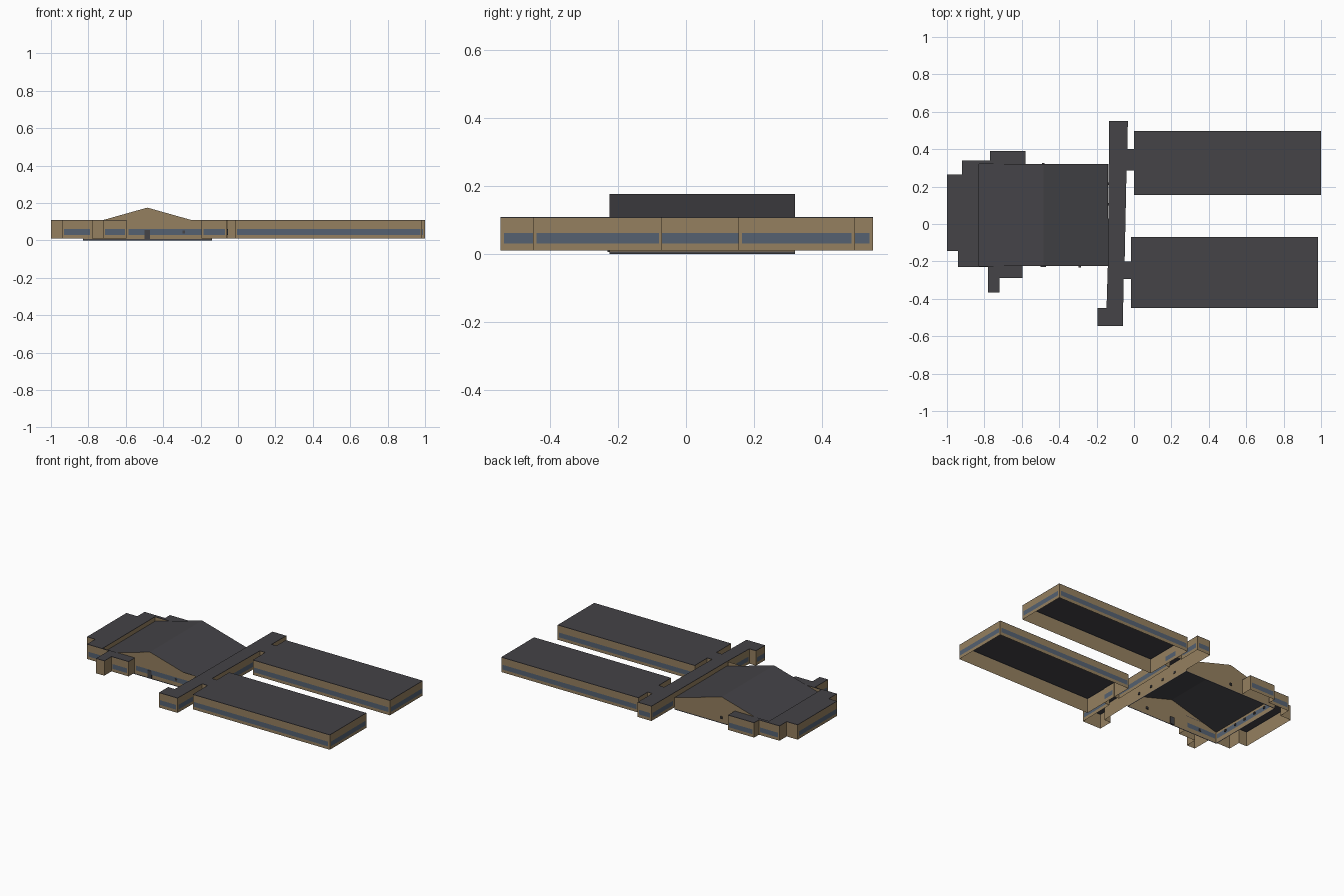
import bpy, bmesh
from mathutils import Vector

default = bpy.data.objects.get("Cube")
if default:
    bpy.data.objects.remove(default, do_unlink=True)


def material(name, colour):
    mat = bpy.data.materials.new(name)
    mat.use_nodes = True
    rgba = (*colour, 1)
    mat.diffuse_color = rgba
    mat.node_tree.nodes["Principled BSDF"].inputs["Base Color"].default_value = rgba
    return mat


WALL, ROOF, GLASS = range(3)
materials = [
    material("tan wall", (0.30, 0.215, 0.115)),
    material("charcoal roof", (0.058, 0.056, 0.063)),
    material("blue grey glass", (0.09, 0.12, 0.165)),
]

BASE, RIM, TOP = 0.01, 0.105, 0.108
SILL, HEAD = 0.03, 0.061
MIN_WINDOW_WALL = 0.08


def finish(name, bm):
    mesh = bpy.data.meshes.new(name)
    for mat in materials:
        mesh.materials.append(mat)
    bm.to_mesh(mesh)
    bm.free()
    obj = bpy.data.objects.new(name, mesh)
    bpy.context.scene.collection.objects.link(obj)
    return obj


def face(bm, points, index):
    f = bm.faces.new([bm.verts.new(p) for p in points])
    f.material_index = index
    return f


def upright(bm, a, b, low, high, index):
    """Vertical rectangle between two plan points."""
    face(bm, [(*a, low), (*b, low), (*b, high), (*a, high)], index)


def window_strip(bm, a, b):
    """Glass strip just outside a wall that runs counter-clockwise."""
    along = (b - a).normalized()
    out = Vector((along.y, -along.x)) * 0.002
    upright(bm, a + along * 0.01 + out, b - along * 0.01 + out, SILL, HEAD, GLASS)


def flat_block(name, plan):
    """Open-bottomed flat-roofed block from a counter-clockwise plan."""
    walls, roof, glass = bmesh.new(), bmesh.new(), bmesh.new()
    plan = [Vector(p) for p in plan]
    for a, b in zip(plan, plan[1:] + plan[:1]):
        upright(walls, a, b, BASE, RIM, WALL)
        upright(roof, a, b, RIM, TOP, ROOF)
        if (b - a).length > MIN_WINDOW_WALL:
            window_strip(glass, a, b)
    face(roof, [(*p, TOP) for p in plan], ROOF)
    finish(name + "_walls", walls)
    finish(name + "_roof", roof)
    finish(name + "_windows", glass)


def rectangle(x0, x1, y0, y1):
    return [(x0, y0), (x1, y0), (x1, y1), (x0, y1)]


# Two long classroom wings
flat_block("back_wing", rectangle(0, 1, 0.155, 0.497))
flat_block("front_wing", rectangle(-0.015, 0.985, -0.45, -0.07))

# Cross corridor with its links to the wings
flat_block("corridor", [
    (-0.133, 0.55), (-0.135, 0.32), (-0.14, -0.225), (-0.147, -0.45),
    (-0.195, -0.45), (-0.195, -0.545), (-0.06, -0.545), (-0.055, -0.295),
    (-0.012, -0.295), (-0.012, -0.2), (-0.05, -0.2), (-0.04, 0.285),
    (0, 0.285), (0, 0.4), (-0.035, 0.4), (-0.033, 0.55)])

# Stepped rooms wrapped around the hall
flat_block("side_rooms", [
    (-1, 0.265), (-1, -0.145), (-0.94, -0.145), (-0.94, -0.23),
    (-0.78, -0.23), (-0.78, -0.365), (-0.72, -0.365), (-0.72, -0.29),
    (-0.595, -0.29), (-0.595, -0.225), (-0.83, -0.225), (-0.83, 0.32),
    (-0.58, 0.32), (-0.58, 0.39), (-0.77, 0.39), (-0.77, 0.34),
    (-0.92, 0.34), (-0.92, 0.265)])

# Gabled hall: walls with a dark plinth, then a pitched roof
X0, XM, X1 = -0.83, -0.485, -0.14
Y0, Y1 = -0.225, 0.32
PLINTH, EAVE, RIDGE = 0.006, 0.078, 0.175
bm = bmesh.new()
corners = rectangle(X0, X1, Y0, Y1)
for a, b in zip(corners, corners[1:] + corners[:1]):
    upright(bm, a, b, 0, PLINTH, ROOF)
    upright(bm, a, b, PLINTH, EAVE, WALL)
for y in (Y0, Y1):
    face(bm, [(X0, y, EAVE), (X1, y, EAVE), (XM, y, RIDGE)], WALL)
finish("hall_walls", bm)

bm = bmesh.new()
for x in (X0, X1):
    face(bm, [(x, Y0, EAVE), (XM, Y0, RIDGE), (XM, Y1, RIDGE), (x, Y1, EAVE)], ROOF)
finish("hall_roof", bm)

# Front window wall of the hall
bm = bmesh.new()
start, end = Vector((-0.595, Y0 - 0.002)), Vector((-0.147, Y0 - 0.002))
upright(bm, start, end, BASE, TOP, WALL)
window_strip(bm, start, end)
finish("hall_front_window_wall", bm)

# Small dark vents and a door set through the hall walls
vents = [(X0, Y0 + 0.09 * i, 0.05) for i in range(1, 6)]
vents += [(X1, Y0 + 0.11 * i, 0.04) for i in range(1, 5)]
vents += [(x, Y0, 0.045) for x in (-0.7, -0.29)]
vents += [(XM, Y1, 0.04)]
bm = bmesh.new()
for spot in vents:
    made = bmesh.ops.create_cube(bm, size=0.014)
    bmesh.ops.translate(bm, vec=spot, verts=made["verts"])
door = bmesh.ops.create_cube(bm, size=1)["verts"]
bmesh.ops.scale(bm, vec=(0.03, 0.012, 0.05), verts=door)
bmesh.ops.translate(bm, vec=(XM, Y0, 0.03), verts=door)
for f in bm.faces:
    f.material_index = ROOF
finish("hall_vents_and_door", bm)
